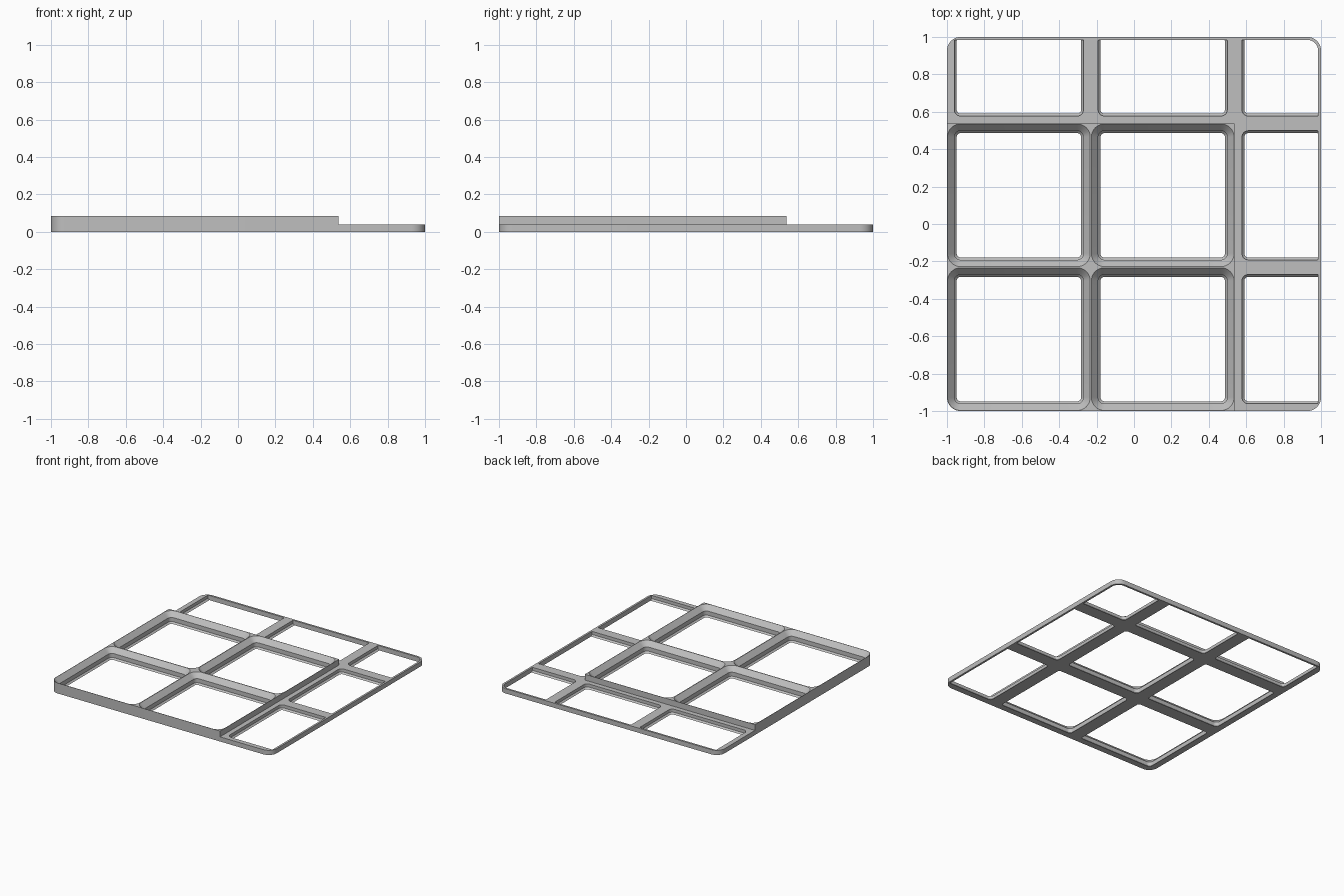
import bpy, bmesh, math

if "Cube" in bpy.data.objects:
    bpy.data.objects.remove(bpy.data.objects["Cube"])

CELL = 0.769            # pitch of one full grid cell
SPLIT = -1 + 2 * CELL   # where the tall part ends and the low margin begins
LOW, TALL = 0.038, 0.085
RIM = 0.016             # thin outer wall of the margin
R = 0.073               # outer corner radius

grey = bpy.data.materials.new("plain grey")
grey.diffuse_color = (0.52, 0.52, 0.52, 1)
grey.use_nodes = True
grey.node_tree.nodes["Principled BSDF"].inputs["Base Color"].default_value = grey.diffuse_color


def rounded_rect(x0, x1, y0, y1, radii, n=8):
    """Outline, corners in order: back right, back left, front left, front right."""
    pts = []
    corners = [(x1, y1, -1, -1), (x0, y1, 1, -1), (x0, y0, 1, 1), (x1, y0, -1, 1)]
    for i, ((x, y, sx, sy), r) in enumerate(zip(corners, radii)):
        if r == 0:
            pts.append((x, y))
            continue
        for k in range(n + 1):
            a = math.pi / 2 * (i + k / n)
            pts.append((x + sx * r + r * math.cos(a), y + sy * r + r * math.sin(a)))
    return pts


def loft(name, layers):
    """Closed solid through stacked (z, outline) layers."""
    bm = bmesh.new()
    rings = [[bm.verts.new((x, y, z)) for x, y in pts] for z, pts in layers]
    for a, b in zip(rings, rings[1:]):
        for i in range(len(a)):
            j = (i + 1) % len(a)
            bm.faces.new((a[i], a[j], b[j], b[i]))
    bm.faces.new(rings[0][::-1])
    bm.faces.new(rings[-1])
    bmesh.ops.recalc_face_normals(bm, faces=bm.faces)
    me = bpy.data.meshes.new(name)
    bm.to_mesh(me)
    bm.free()
    me.materials.append(grey)
    ob = bpy.data.objects.new(name, me)
    bpy.context.collection.objects.link(ob)
    return ob


def boolean(target, tool, op):
    mod = target.modifiers.new(op, "BOOLEAN")
    mod.operation, mod.object, mod.solver = op, tool, "EXACT"
    bpy.context.view_layer.objects.active = target
    bpy.ops.object.modifier_apply(modifier=mod.name)
    bpy.data.objects.remove(tool, do_unlink=True)


# low plate with rounded corners, plus the tall block over the full cells
outer = rounded_rect(-1, 1, -1, 1, (R,) * 4)
plate = loft("grid_baseplate", [(0, outer), (LOW, outer)])
tall = rounded_rect(-1, SPLIT, -1, SPLIT, (0, 0, R, 0))
boolean(plate, loft("tall_block", [(0, tall), (TALL, tall)]), "UNION")

# stepped socket profiles: (height, inset from the cell edge)
SOCKET = [(-0.02, 0.052), (0, 0.052), (0.0128, 0.0394), (0.046, 0.0394),
          (TALL, 0.003), (0.11, 0.003)]
SHALLOW = [(-0.02, 0.052), (0, 0.052), (0.0128, 0.0394), (0.11, 0.0394)]

# one opening per cell; margin cells are cut short by the thin rim
for i in range(3):
    for j in range(3):
        right, back = i == 2, j == 2
        x0, y0 = -1 + i * CELL, -1 + j * CELL
        layers = []
        for z, d in (SHALLOW if right or back else SOCKET):
            r = R - d
            xa, ya = x0 + d, y0 + d
            xb = 1 - RIM if right else x0 + CELL - d
            yb = 1 - RIM if back else y0 + CELL - d
            s = 0.004       # nearly square corner where the rim cuts the cell
            radii = (R - RIM if right and back else s if right or back else r,
                     s if back else r, r, s if right else r)
            layers.append((z, rounded_rect(xa, xb, ya, yb, radii)))
        boolean(plate, loft("opening", layers), "DIFFERENCE")

# crisp edges, smooth corner rounds
bpy.ops.object.select_all(action="DESELECT")
plate.select_set(True)
bpy.context.view_layer.objects.active = plate
bpy.ops.object.shade_smooth_by_angle(angle=math.radians(30))
